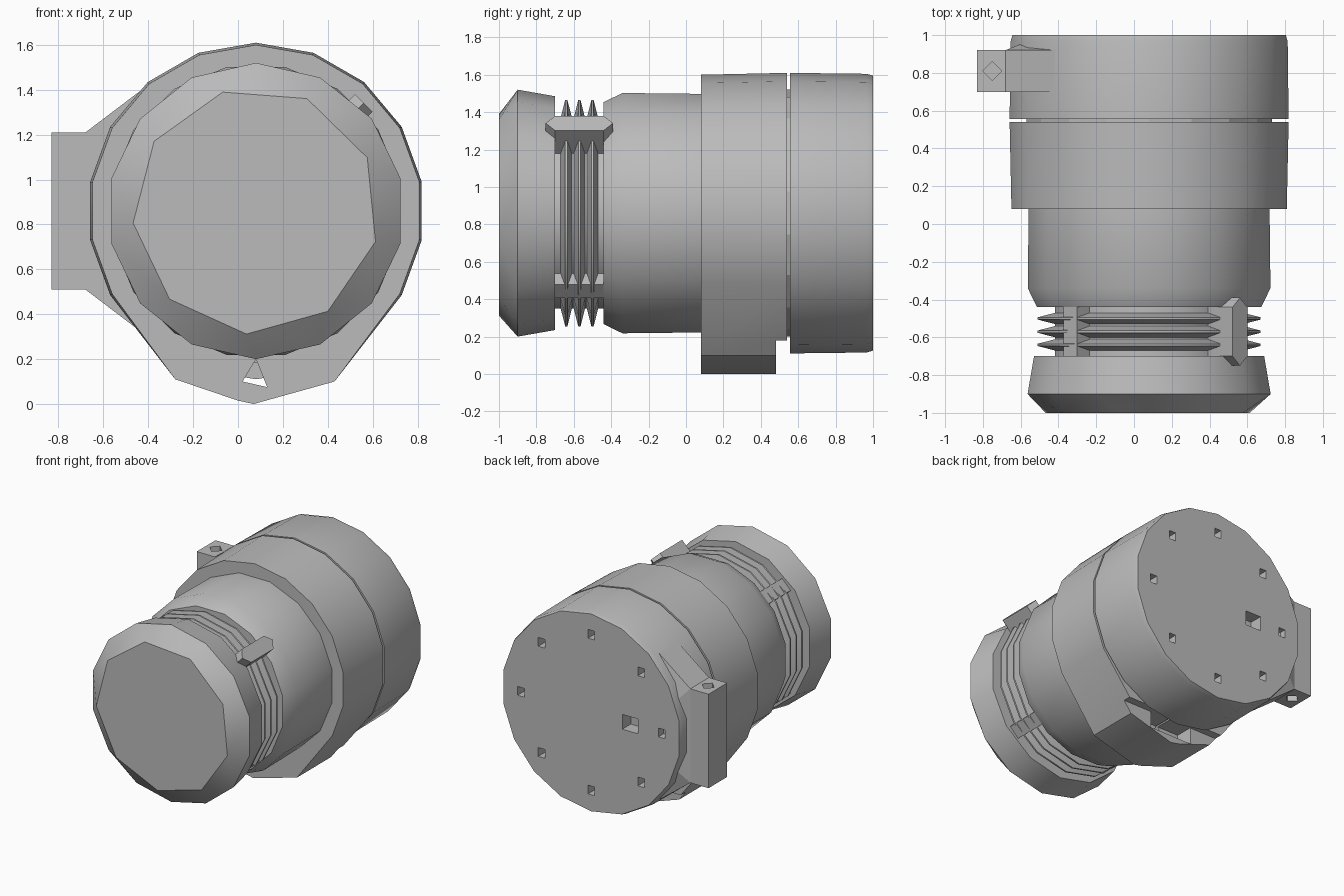
import bpy
import bmesh
from math import sin, cos, pi, radians
from mathutils import Vector

cube = bpy.data.objects.get("Cube")
if cube:
    bpy.data.objects.remove(cube, do_unlink=True)

CX, CZ = 0.08, 0.86  # barrel axis, running along y

grey = bpy.data.materials.new("plain grey")
grey.use_nodes = True
grey.diffuse_color = (0.5, 0.5, 0.5, 1)
bsdf = next(n for n in grey.node_tree.nodes if n.type == 'BSDF_PRINCIPLED')
bsdf.inputs["Base Color"].default_value = (0.5, 0.5, 0.5, 1)


def finish(name, bm):
    bmesh.ops.recalc_face_normals(bm, faces=bm.faces)
    mesh = bpy.data.meshes.new(name)
    bm.to_mesh(mesh)
    bm.free()
    mesh.materials.append(grey)
    ob = bpy.data.objects.new(name, mesh)
    bpy.context.collection.objects.link(ob)
    return ob


def activate(ob):
    bpy.ops.object.select_all(action='DESELECT')
    ob.select_set(True)
    bpy.context.view_layer.objects.active = ob


def smooth(ob, angle=32):
    activate(ob)
    bpy.ops.object.shade_smooth_by_angle(angle=radians(angle))


def polar(a, r, y):
    return Vector((CX + r * cos(a), y, CZ + r * sin(a)))


def ring(y, r, sides, phase=0.5):
    return [polar(2 * pi * (i + phase) / sides, r, y) for i in range(sides)]


def lathe(name, profile, sides, phase=0.5):
    """Turn (y, radius) pairs around the barrel axis."""
    bm = bmesh.new()
    loops = [[bm.verts.new(p) for p in ring(y, r, sides, phase)] for y, r in profile]
    for a, b in zip(loops, loops[1:]):
        for i in range(sides):
            j = (i + 1) % sides
            bm.faces.new((a[i], a[j], b[j], b[i]))
    bm.faces.new(loops[0])
    bm.faces.new(loops[-1])
    return finish(name, bm)


def hull_into(bm, points):
    verts = [bm.verts.new(p) for p in points]
    res = bmesh.ops.convex_hull(bm, input=verts)
    loose = [v for v in res["geom_interior"] if isinstance(v, bmesh.types.BMVert)]
    bmesh.ops.delete(bm, geom=loose, context='VERTS')


def hull(name, points):
    bm = bmesh.new()
    hull_into(bm, points)
    bmesh.ops.dissolve_limit(bm, angle_limit=0.01, verts=bm.verts, edges=bm.edges)
    return finish(name, bm)


def prism(outline, y0, y1):
    return [Vector((x, y, z)) for y in (y0, y1) for x, z in outline]


def box(c, s):
    return [Vector((c[0] + i * s[0] / 2, c[1] + j * s[1] / 2, c[2] + k * s[2] / 2))
            for i in (-1, 1) for j in (-1, 1) for k in (-1, 1)]


def cut(ob, solids):
    """Subtract a set of convex solids."""
    for pts in solids:
        cutter = hull("cutter", pts)
        cutter.hide_render = True
        mod = ob.modifiers.new("cut", 'BOOLEAN')
        mod.operation = 'DIFFERENCE'
        mod.solver = 'EXACT'
        mod.object = cutter
        activate(ob)
        bpy.ops.object.modifier_apply(modifier=mod.name)
        bpy.data.objects.remove(cutter, do_unlink=True)


# Front cap: faceted, with a flat nine-sided face
cap = hull("front_cap", ring(-1, 0.55, 9, 2.64) + ring(-0.9, 0.66, 14) + ring(-0.7, 0.625, 14))
smooth(cap)

# Neck with three sharp grip ribs
neck = [(-0.72, 0.51)]
for y in (-0.64, -0.57, -0.50):
    neck += [(y - 0.03, 0.51), (y - 0.006, 0.605), (y + 0.006, 0.605), (y + 0.03, 0.51)]
neck.append((-0.42, 0.51))
smooth(lathe("ribbed_neck", neck, 14))

# Locking key on one diagonal, plain bridges on the other three
for i, name in enumerate(("locking_key", "neck_bridge_a", "neck_bridge_b", "neck_bridge_c")):
    a = pi / 4 + i * pi / 2
    out, side = Vector((cos(a), 0, sin(a))), Vector((-sin(a), 0, cos(a)))
    if i == 0:
        shape, top = [(0, -0.75), (0.055, -0.70), (0.055, -0.44), (0, -0.39)], 0.68
    else:
        shape, top = [(0.05, -0.71), (0.05, -0.43)], 0.59
    hull(name, [Vector((CX, y, CZ)) + out * r + side * w * s
                for r in (0.48, top) for w, y in shape for s in (-1, 1)])

# Front barrel
smooth(lathe("front_barrel", [(-0.44, 0.605), (-0.34, 0.655), (0.1, 0.65)], 16))

# Middle collar with a hanging lug
foot = [(-0.28, 0.11), (0.0, 0.015), (0.07, 0.0), (0.43, 0.1)]
collar = hull("collar_with_foot", ring(0.08, 0.74, 18) + ring(0.54, 0.75, 18)
              + prism(foot, 0.08, 0.54))
cut(collar, [
    box((0.08, 0.55, 0.04), (1.6, 0.14, 0.28)),                      # rear step
    box((0.07, 0.44, 0.12), (0.36, 0.2, 0.13)),                      # rear pocket
    prism([(0.08, 0.2), (0.02, 0.1), (0.13, 0.075)], 0.0, 0.5),      # lock hole
])
smooth(collar)

# Inner core seen in the seam between collar and drum
lathe("inner_core", [(0.35, 0.66), (0.7, 0.66)], 18)

# Rear drum with eight bolt holes and a socket in the back
drum = lathe("rear_drum", [(0.555, 0.75), (0.965, 0.745), (1.0, 0.735)], 18)
holes = [box(polar(i * pi / 4, 0.58, 1.0), (0.055, 0.16, 0.065)) for i in range(8)]
holes.append(box((-0.24, 1.0, CZ), (0.13, 0.2, 0.11)))
cut(drum, holes)
smooth(drum)

# Hinge block on the right side of the drum, with its web
block = hull("hinge_block", prism([(-0.83, 0.51), (-0.83, 1.21), (-0.45, 1.21), (-0.45, 0.51)],
                                  0.70, 0.92))
pins = []
for z in (1.21, 0.51):
    pins.append([Vector((-0.75 + 0.05 * cos(k * pi / 2), 0.81 + 0.05 * sin(k * pi / 2), z + d))
                 for k in range(4) for d in (-0.08, 0.08)])
cut(block, pins)
hull("hinge_web", prism([(-0.68, 0.51), (-0.68, 1.21), (-0.35, 1.46), (-0.43, 0.32)], 0.70, 0.92)
     + prism([(-0.58, 0.6), (-0.58, 1.1)], 0.92, 0.96))
